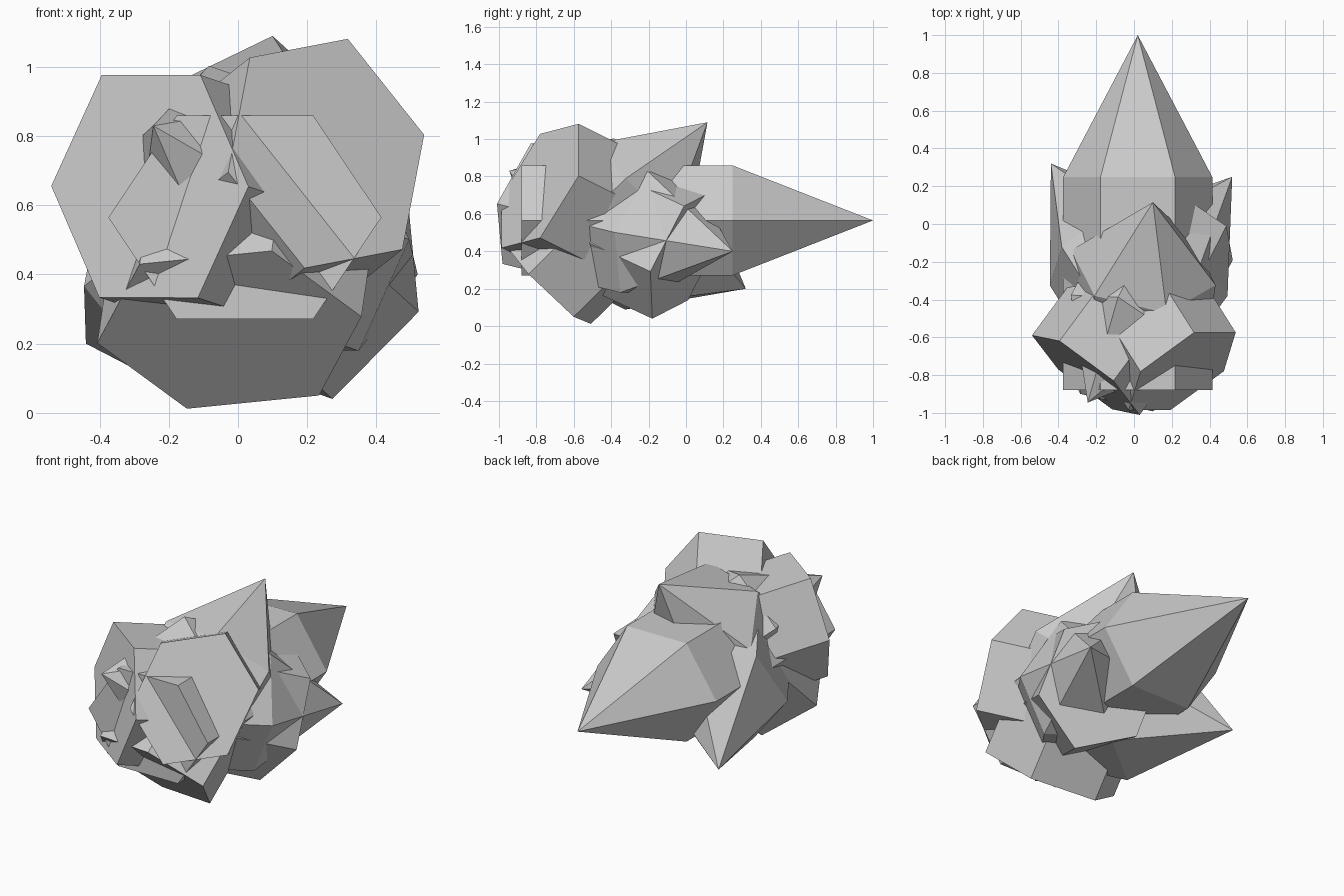
import bpy, bmesh, math
from mathutils import Vector

if "Cube" in bpy.data.objects:
    bpy.data.objects.remove(bpy.data.objects["Cube"])

LONG, HALF = 0.395, 0.34      # radii of the slightly squashed hexagon
SHOULDER = 0.6                # where the prism turns into the tip

stone = bpy.data.materials.new("pale grey stone")
stone.diffuse_color = (0.6, 0.6, 0.6, 1)
stone.use_nodes = True
stone.node_tree.nodes["Principled BSDF"].inputs["Base Color"].default_value = stone.diffuse_color


def crystal(name, base, tip, wide):
    """Six-sided prism with a pointed end, from base centre to tip."""
    base, tip, wide = Vector(base), Vector(tip), Vector(wide)
    axis = tip - base
    n = axis.normalized()
    u = (wide - n * wide.dot(n)).normalized()
    v = n.cross(u)
    bm = bmesh.new()

    def ring(centre):
        return [bm.verts.new(centre + u * LONG * math.cos(i * math.pi / 3)
                             + v * HALF * math.sin(i * math.pi / 3))
                for i in range(6)]

    low, high = ring(base), ring(base + axis * SHOULDER)
    point = bm.verts.new(tip)
    bm.faces.new(low[::-1])
    for i in range(6):
        j = (i + 1) % 6
        bm.faces.new((low[i], low[j], high[j], high[i]))
        bm.faces.new((high[i], high[j], point))
    bmesh.ops.recalc_face_normals(bm, faces=bm.faces)
    mesh = bpy.data.meshes.new(name)
    bm.to_mesh(mesh)
    bm.free()
    mesh.materials.append(stone)
    obj = bpy.data.objects.new(name, mesh)
    bpy.context.collection.objects.link(obj)


# Long level crystal, pointing straight back
crystal("main_crystal", (0.02, -0.88, 0.565), (0.02, 1.0, 0.565), (1, 0, 0))
# Crystals fanning out to the right, lower left and top
crystal("right_crystal", (-0.255, -0.8, 0.655), (0.52, 0.25, 0.40), (-0.13, 0.2, 0.325))
crystal("left_crystal", (0.255, -0.78, 0.75), (-0.44, 0.32, 0.2), (0.06, 0.205, 0.325))
crystal("upper_crystal", (-0.025, -0.75, 0.24), (0.1, 0.115, 1.09), (0.38, -0.09, 0.04))
# Crystal pointing forward, its flat end on the right
crystal("front_crystal", (0.24, 0.0, 0.39), (-0.245, -0.945, 0.83), (-0.02, 0.2, 0.33))
